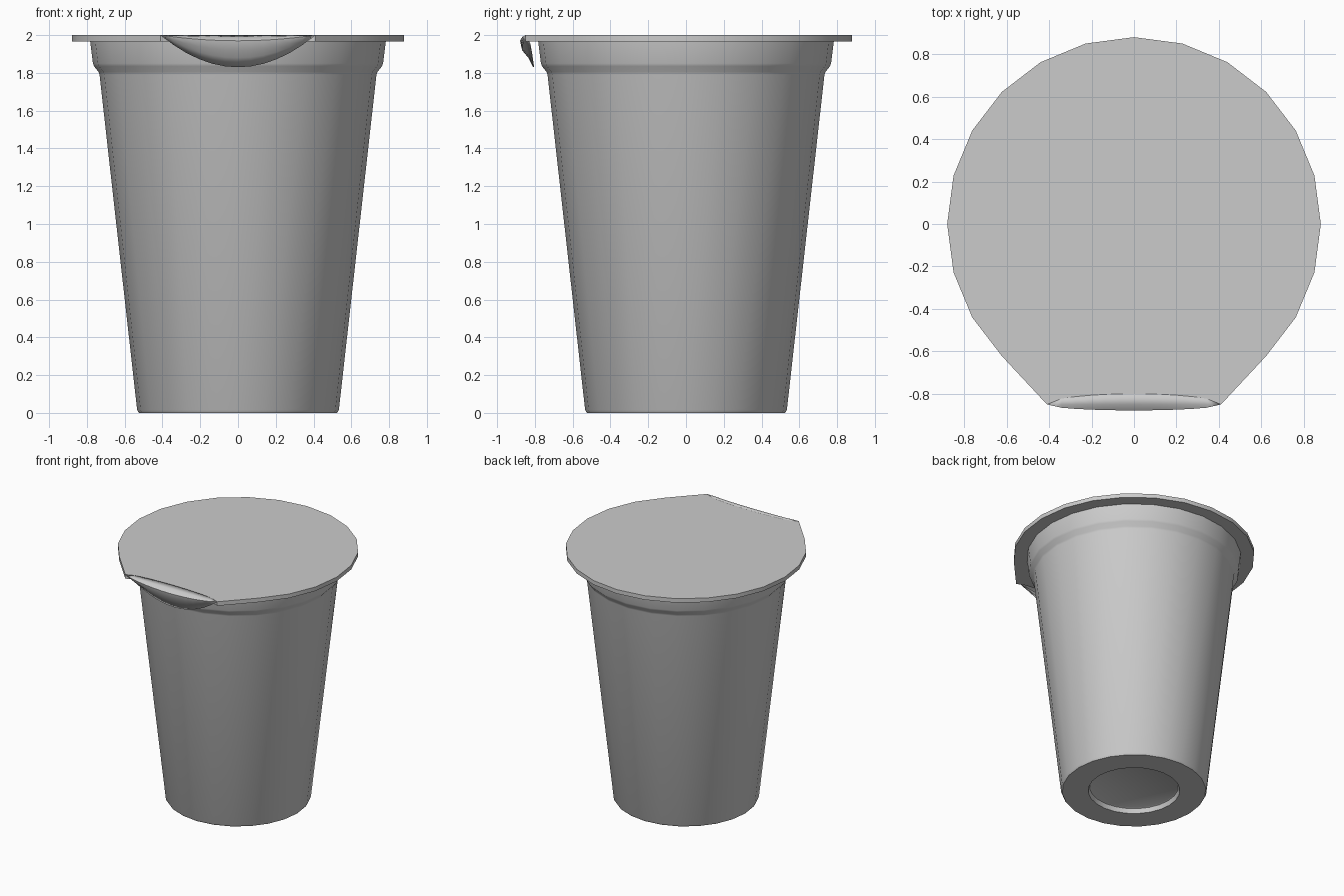
import bpy, bmesh
from math import cos, sin, radians, sqrt

if "Cube" in bpy.data.objects:
    bpy.data.objects.remove(bpy.data.objects["Cube"])

SIDES = 24


def finish(name, bm, angle, fix_normals=True):
    """Turn a bmesh into a named, angle-smoothed object."""
    bmesh.ops.remove_doubles(bm, verts=bm.verts, dist=1e-4)
    if fix_normals:
        bmesh.ops.recalc_face_normals(bm, faces=bm.faces)
    mesh = bpy.data.meshes.new(name)
    bm.to_mesh(mesh)
    bm.free()
    obj = bpy.data.objects.new(name, mesh)
    bpy.context.collection.objects.link(obj)
    bpy.ops.object.select_all(action='DESELECT')
    obj.select_set(True)
    bpy.context.view_layer.objects.active = obj
    bpy.ops.object.shade_smooth_by_angle(angle=radians(angle))
    return obj


def lathe(bm, profile):
    """Revolve (radius, height) points around z."""
    rings = [[bm.verts.new((r * cos(radians(a * 360 / SIDES)),
                            r * sin(radians(a * 360 / SIDES)), z))
              for a in range(SIDES)] for r, z in profile]
    for lo, hi in zip(rings, rings[1:]):
        for i in range(SIDES):
            j = (i + 1) % SIDES
            bm.faces.new((lo[i], lo[j], hi[j], hi[i]))
    return rings


# Cup: recessed base, tapered wall, stepped collar
bm = bmesh.new()
rings = lathe(bm, [(0.315, 0.04), (0.325, 0.035), (0.335, 0.0), (0.525, 0.0),
                   (0.534, 0.015), (0.733, 1.79), (0.738, 1.805),
                   (0.762, 1.835), (0.768, 1.85), (0.783, 1.97)])
bm.faces.new(rings[0][::-1])
cup = finish("cup", bm, 40)

# Pull tab rows: (y, drop) at the middle, converging on the lid's front corners
TAB_X, TAB_Y, COLS = 0.41, -0.85, 12
ROWS = [(-0.80, 0), (-0.85, 0.008), (-0.878, 0.03), (-0.868, 0.08),
        (-0.835, 0.12), (-0.81, 0.17)]


def tab_point(row, col):
    t = -1 + 2 * col / COLS
    d = 1 - t * t
    y, drop = row
    return (TAB_X * t, TAB_Y + (y - TAB_Y) * sqrt(d), 2 - drop * d)


# Lid: flat disc with a faceted rim and straightened front corners
bm = bmesh.new()
outline = [(0.88 * cos(radians(a)), 0.88 * sin(radians(a)), 2.0)
           for a in range(-45, 226, 15)]
outline += [tab_point(ROWS[0], c) for c in range(COLS + 1)]
disc = bm.faces.new([bm.verts.new(p) for p in outline])
ext = bmesh.ops.extrude_face_region(bm, geom=[disc], use_keep_orig=True)
low = [v for v in ext["geom"] if isinstance(v, bmesh.types.BMVert)]
bmesh.ops.translate(bm, verts=low, vec=(0, 0, -0.033))
lid = finish("lid", bm, 30)

# Pull tab: foil folded down over the front edge
bm = bmesh.new()
grid = [[bm.verts.new(tab_point(r, c)) for c in range(COLS + 1)] for r in ROWS]
for a, b in zip(grid, grid[1:]):
    for i in range(COLS):
        bm.faces.new((a[i], b[i], b[i + 1], a[i + 1]))
tab = finish("pull_tab", bm, 60, fix_normals=False)
foil = tab.modifiers.new("foil", 'SOLIDIFY')
foil.thickness = 0.006
foil.offset = -1
